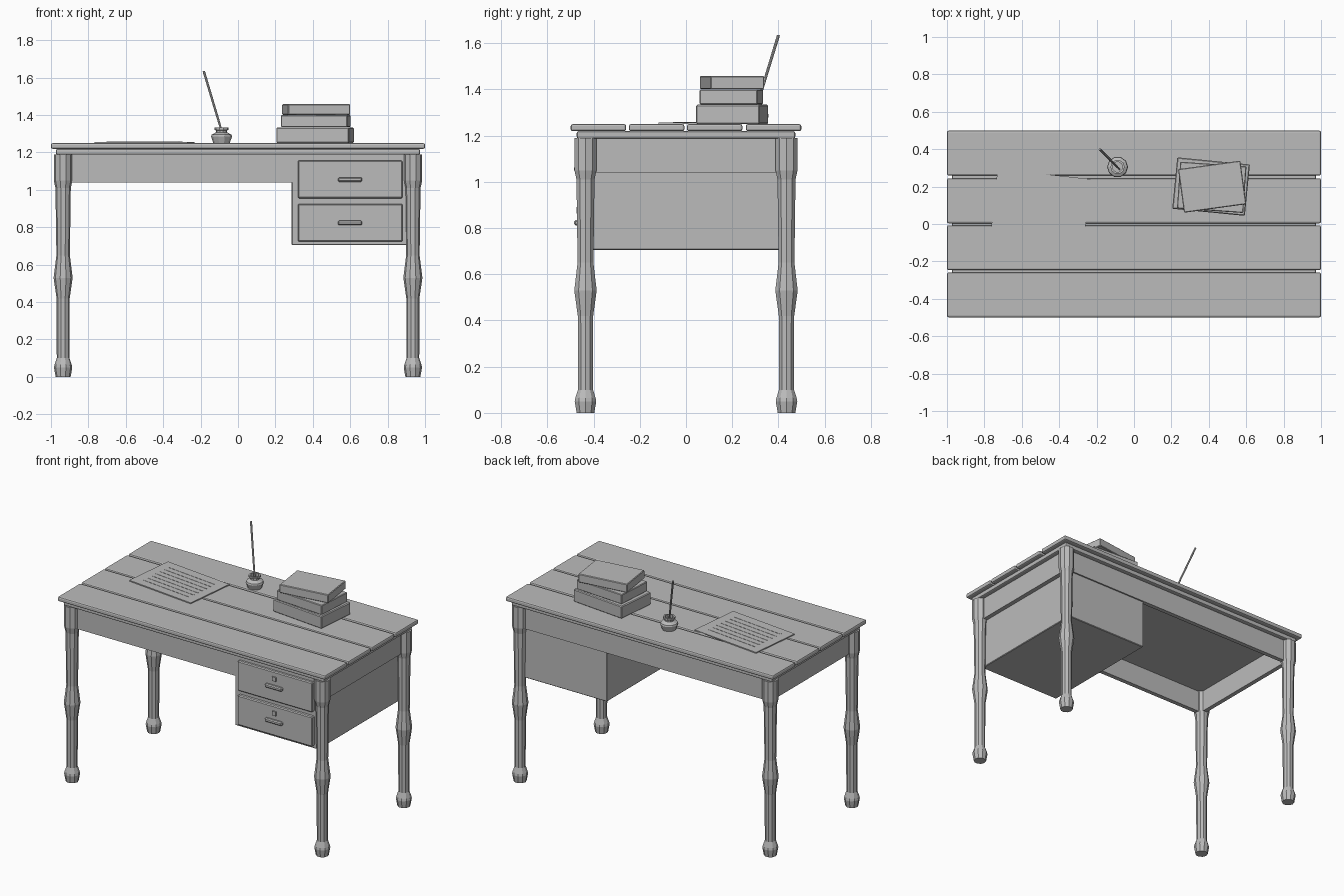
import bpy, bmesh, math
from mathutils import Vector

if "Cube" in bpy.data.objects:
    bpy.data.objects.remove(bpy.data.objects["Cube"])

mat = bpy.data.materials.new("plain_grey")
mat.diffuse_color = (0.5, 0.5, 0.5, 1)
mat.use_nodes = True
mat.node_tree.nodes["Principled BSDF"].inputs["Base Color"].default_value = mat.diffuse_color


def finish(name, bm):
    bmesh.ops.recalc_face_normals(bm, faces=bm.faces)
    me = bpy.data.meshes.new(name)
    bm.to_mesh(me)
    bm.free()
    me.materials.append(mat)
    ob = bpy.data.objects.new(name, me)
    bpy.context.collection.objects.link(ob)
    return ob


def box(name, x, y, z, bevel=0.0, segments=1, turn=0.0):
    """Box from (min, max) ranges, optionally bevelled and turned about z."""
    bm = bmesh.new()
    bmesh.ops.create_cube(bm, size=1)
    size = Vector((x[1] - x[0], y[1] - y[0], z[1] - z[0]))
    bmesh.ops.scale(bm, vec=size, verts=bm.verts)
    if bevel:
        bmesh.ops.bevel(bm, geom=bm.edges[:], offset=bevel, segments=segments,
                        profile=0.5, affect='EDGES')
    ob = finish(name, bm)
    ob.location = (sum(x) / 2, sum(y) / 2, sum(z) / 2)
    ob.rotation_euler.z = math.radians(turn)
    return ob


def lathe(name, profile, sides, loc):
    """Turn an (r, z) profile around z and cap both ends."""
    bm = bmesh.new()
    rings = []
    for r, z in profile:
        rings.append([bm.verts.new((r * math.cos(2 * math.pi * i / sides),
                                    r * math.sin(2 * math.pi * i / sides), z))
                      for i in range(sides)])
    for a, b in zip(rings, rings[1:]):
        for i in range(sides):
            j = (i + 1) % sides
            bm.faces.new((a[i], a[j], b[j], b[i]))
    bm.faces.new(rings[0][::-1])
    bm.faces.new(rings[-1])
    ob = finish(name, bm)
    ob.location = loc
    return ob


# Table top: four planks over a thin base board
for i, y in enumerate((-0.379, -0.127, 0.124, 0.379)):
    box(f"top_plank_{i + 1}", (-1, 1), (y - 0.12, y + 0.12), (1.219, 1.25), 0.009, 2)
box("top_base_board", (-0.973, 0.973), (-0.473, 0.473), (1.188, 1.219), 0.008, 2)

# Turned legs
leg = [(0.04, 0), (0.049, 0.05), (0.046, 0.065), (0.034, 0.1), (0.035, 0.42),
       (0.051, 0.53), (0.036, 0.65), (0.041, 1.01), (0.05, 1.05), (0.05, 1.19)]
for sx, side in ((-1, "left"), (1, "right")):
    for sy, end in ((-1, "front"), (1, "back")):
        lathe(f"{end}_{side}_leg", leg, 10, (sx * 0.935, sy * 0.435, 0))

# Aprons
for s, end in ((-1, "front"), (1, "back")):
    box(f"{end}_apron", (-0.93, 0.93), sorted((s * 0.415, s * 0.445)), (1.04, 1.19))
for s, side in ((-1, "left"), (1, "right")):
    box(f"{side}_apron", sorted((s * 0.912, s * 0.942)), (-0.43, 0.43), (1.04, 1.19))

# Drawer cabinet, drawers, handles and lock plates
box("drawer_cabinet", (0.287, 0.91), (-0.442, 0.435), (0.705, 1.189), 0.004)
for name, z in (("upper", 0.955), ("lower", 0.723)):
    box(f"{name}_drawer_front", (0.32, 0.88), (-0.465, -0.43), (z, z + 0.202), 0.006)
    box(f"{name}_drawer_handle", (0.535, 0.663), (-0.484, -0.46),
        (z + 0.088, z + 0.112), 0.006)
    box(f"{name}_lock_plate", (0.585, 0.613), (-0.473, -0.464), (z + 0.14, z + 0.168))

# Stack of books
box("bottom_book", (0.217, 0.607), (0.062, 0.338), (1.25, 1.334), 0.005, 1, -5.6)
box("middle_book", (0.238, 0.593), (0.071, 0.321), (1.335, 1.4), 0.004, 1, -4)
box("top_book", (0.25, 0.586), (0.082, 0.317), (1.401, 1.458), 0.004, 1, 7.8)

# Sheet of paper with written lines
turn = -6.2
box("paper_sheet", (-0.75, -0.25), (-0.092, 0.268), (1.25, 1.257), 0, 1, turn)
a = math.radians(turn)
for i in range(7):
    d = (i - 3) * 0.04
    cx, cy = -0.5 - math.sin(a) * d, 0.088 + math.cos(a) * d
    box(f"written_line_{i + 1}", (cx - 0.19, cx + 0.19), (cy - 0.004, cy + 0.004),
        (1.256, 1.2585), 0, 1, turn)

# Inkwell with hollow neck
well = [(0.044, 0), (0.056, 0.035), (0.053, 0.045), (0.029, 0.058), (0.029, 0.068),
        (0.038, 0.071), (0.038, 0.084), (0.027, 0.084), (0.027, 0.03)]
lathe("inkwell", well, 10, (-0.088, 0.305, 1.25))

# Pen leaning out of the inkwell
start, tip = Vector((-0.078, 0.293, 1.283)), Vector((-0.183, 0.4, 1.634))
pen = lathe("dip_pen", [(0.004, 0), (0.006, 0.1), (0.0065, (tip - start).length)], 8, start)
pen.rotation_mode = 'QUATERNION'
pen.rotation_quaternion = (tip - start).to_track_quat('Z', 'Y')
